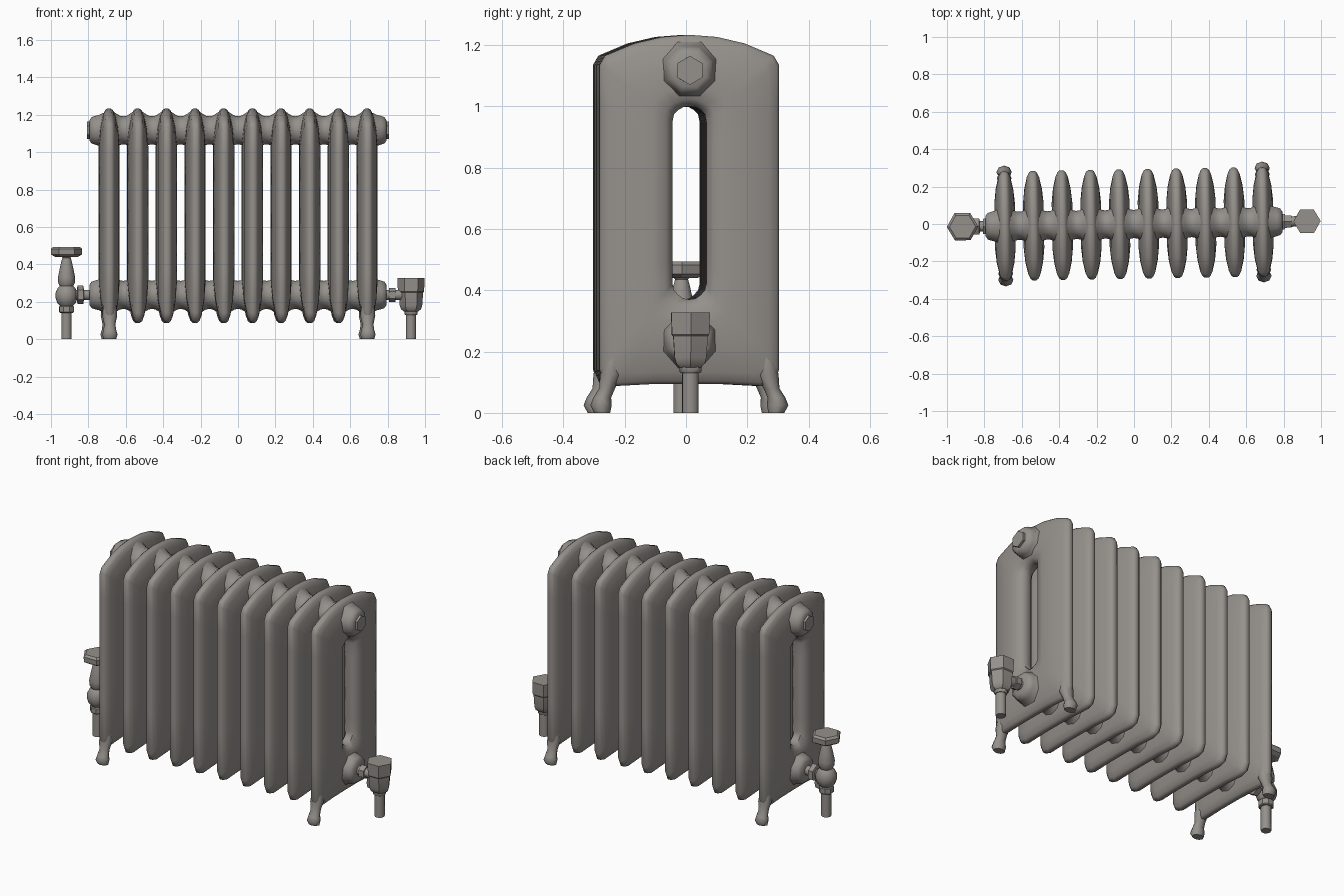
import bpy, bmesh, math
from mathutils import Matrix, Vector

if "Cube" in bpy.data.objects:
    bpy.data.objects.remove(bpy.data.objects["Cube"])

iron = bpy.data.materials.new("warm grey iron")
iron.diffuse_color = (0.30, 0.28, 0.26, 1)
iron.use_nodes = True
iron.node_tree.nodes["Principled BSDF"].inputs["Base Color"].default_value = iron.diffuse_color
TURN = Matrix.Rotation(math.radians(0.9), 4, 'Z')   # whole radiator sits very slightly turned


def loft(name, rings, closed=False, angle=40):
    """Skin a list of equal-length point rings; cap the ends or close into a loop."""
    bm = bmesh.new()
    vs = [[bm.verts.new(TURN @ Vector(p)) for p in r] for r in rings]
    n, m = len(rings[0]), len(rings)
    for i in range(m if closed else m - 1):
        a, b = vs[i], vs[(i + 1) % m]
        for j in range(n):
            k = (j + 1) % n
            bm.faces.new((a[j], a[k], b[k], b[j]))
    if not closed:
        bm.faces.new(vs[0])
        bm.faces.new(vs[-1])
    bmesh.ops.recalc_face_normals(bm, faces=bm.faces)
    me = bpy.data.meshes.new(name)
    bm.to_mesh(me)
    bm.free()
    me.materials.append(iron)
    ob = bpy.data.objects.new(name, me)
    bpy.context.collection.objects.link(ob)
    bpy.ops.object.select_all(action='DESELECT')
    ob.select_set(True)
    bpy.context.view_layer.objects.active = ob
    bpy.ops.object.shade_smooth_by_angle(angle=math.radians(angle))
    return ob


def lathe(name, profile, axis, at, n=12, phase=0.0, angle=40):
    """Turned part; profile is (position along axis, radius), at is the axis location."""
    rings = []
    for t, r in profile:
        ring = []
        for i in range(n):
            a = phase + 2 * math.pi * i / n
            c, s = r * math.cos(a), r * math.sin(a)
            ring.append((t, at[0] + c, at[1] + s) if axis == 'X' else (at[0] + c, at[1] + s, t))
        rings.append(ring)
    return loft(name, rings, angle=angle)


PITCH, HUB_Z, COUNT = 0.1533, (0.237, 1.117), 10
xs = [(i - (COUNT - 1) / 2) * PITCH for i in range(COUNT)]

# half outlines (y, z) of the section and its slot, bottom centre to top centre
outer = [(0, .095), (.12, .094), (.235, .088), (.275, .10), (.2925, .14), (.2925, .38), (.2925, .7),
         (.2925, 1.0), (.2925, 1.135), (.275, 1.165), (.18, 1.205), (.09, 1.226), (0, 1.233)]
slot = [(0, .37), (.02, .373), (.037, .385), (.05, .40), (.055, .42), (.055, .5), (.055, .7),
        (.055, .87), (.055, .95), (.05, .975), (.037, .988), (.02, .997), (0, 1.0)]


def mirrored(half):
    return half + [(-y, z) for y, z in half[-2:0:-1]]


# thickness: (fraction from rim to slot, half thickness)
thick = [(0, .010), (.035, .021), (.14, .033), (.4, .047), (.72, .055), (.9, .047), (1, .022)]
loop = [(s, h) for s, h in thick] + [(s, -h) for s, h in reversed(thick)]

# column sections
O, S = mirrored(outer), mirrored(slot)
for i, x in enumerate(xs):
    rings = [[(x + h, a[0] + (b[0] - a[0]) * s, a[1] + (b[1] - a[1]) * s) for a, b in zip(O, S)]
             for s, h in loop]
    loft(f"section_{i + 1}", rings, closed=True, angle=50)

# hubs joining the sections, end bosses
for lvl, z in zip(("lower", "upper"), HUB_Z):
    for i in range(COUNT - 1):
        c = (xs[i] + xs[i + 1]) / 2
        prof = [(-.052, .1), (-.035, .088), (-.018, .078), (0, .075), (.018, .078), (.035, .088), (.052, .1)]
        lathe(f"{lvl}_hub_{i + 1}", [(c + t, r) for t, r in prof], 'X', (0, z))
    for side, sg in (("left", -1), ("right", 1)):
        prof = [(.72, .10), (.74, .09), (.765, .083), (.783, .076), (.794, .058)]
        lathe(f"{lvl}_{side}_boss", [(sg * t, r) for t, r in prof], 'X', (0, z), 8, math.pi / 8, 50)

for side, sg in (("left", -1), ("right", 1)):
    # hexagonal plug on the upper boss
    lathe(f"{side}_plug", [(sg * t, .047) for t in (.78, .808)], 'X', (0, HUB_Z[1]), 6, math.pi / 6, 30)
    # connecting tube and nuts on the lower boss
    lathe(f"{side}_tube", [(sg * t, .028) for t in (.78, .91)], 'X', (0, HUB_Z[0]), 10)
    lathe(f"{side}_nut", [(sg * t, r) for t, r in ((.825, .04), (.828, .05), (.857, .05), (.86, .04))]
          if sg < 0 else [(t, .038) for t in (.808, .842)], 'X', (0, HUB_Z[0]), 6, math.pi / 6, 30)
    # feet on the end sections: z, y, half depth, half width
    for face, sy in (("front", -1), ("back", 1)):
        feet = [(.18, .25, .03, .035), (.125, .255, .036, .04), (.08, .268, .026, .03),
                (.05, .284, .029, .034), (.025, .288, .035, .041), (0, .284, .026, .034)]
        rings = [[(sg * .69 + w * math.cos(a), sy * y + d * math.sin(a), z)
                  for a in [k * math.pi / 4 for k in range(8)]] for z, y, d, w in feet]
        loft(f"{side}_{face}_foot", rings, angle=60)

# left hand valve: supply pipe, collar, body with bonnet, handwheel
LX = -.917
lathe("left_pipe", [(0, .028), (.15, .028)], 'Z', (LX, 0), 10)
lathe("left_collar", [(.14, .036), (.145, .042), (.175, .042), (.182, .034)], 'Z', (LX, 0), 8, math.pi / 8)
lathe("left_valve_body", [(.178, .035), (.195, .05), (.22, .058), (.25, .058), (.275, .046), (.285, .036),
                          (.30, .044), (.33, .046), (.38, .036), (.42, .027), (.435, .022), (.45, .035)],
      'Z', (LX, 0), 10)
lathe("left_handwheel", [(.44, .06), (.453, .083), (.483, .084), (.494, .07)], 'Z', (LX, 0), 6, 0, 30)

# right hand valve: supply pipe, collar, lockshield cap
RX = .925
lathe("right_pipe", [(0, .028), (.15, .028)], 'Z', (RX, 0), 10)
lathe("right_collar", [(.13, .032), (.135, .036), (.15, .036), (.155, .03)], 'Z', (RX, 0), 8)
lathe("right_valve_cap", [(.148, .038), (.16, .053), (.18, .06), (.25, .065), (.255, .07), (.328, .073)],
      'Z', (RX, 0), 6, 0, 35)
